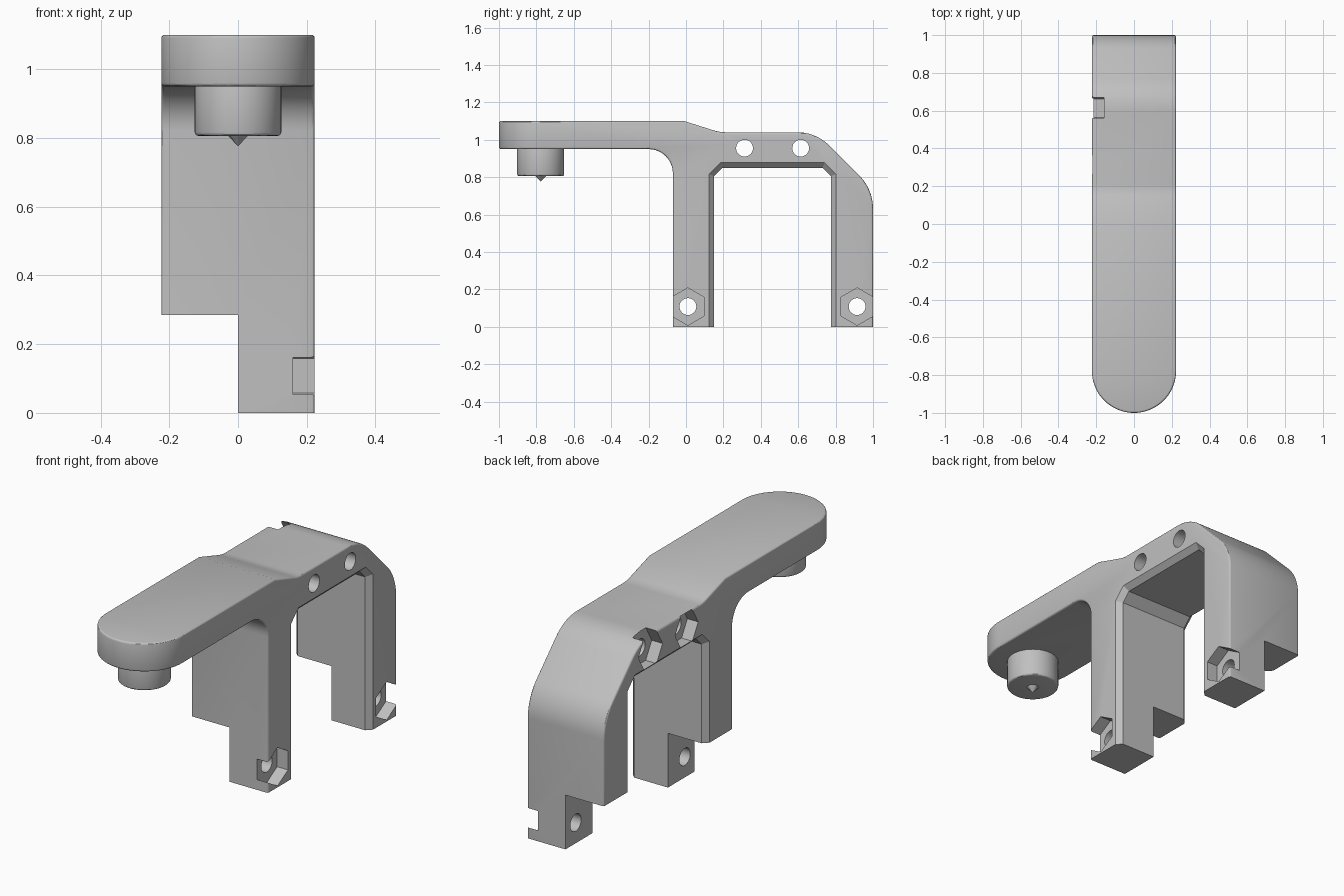
import bpy, bmesh, math
from mathutils import Vector, Matrix

if "Cube" in bpy.data.objects:
    bpy.data.objects.remove(bpy.data.objects["Cube"], do_unlink=True)

HALF = 0.223      # half of the body width
TIP_Y = -0.777    # centre of the rounded arm end

GREY = (0.527, 0.527, 0.527, 1)
grey = bpy.data.materials.new("plain grey")
grey.use_nodes = True
grey.diffuse_color = GREY
grey.node_tree.nodes["Principled BSDF"].inputs["Base Color"].default_value = GREY


def loft(name, rings):
    """Solid through a list of rings with equal point counts."""
    bm = bmesh.new()
    rows = [[bm.verts.new(p) for p in ring] for ring in rings]
    n = len(rows[0])
    for a, b in zip(rows, rows[1:]):
        for i in range(n):
            j = (i + 1) % n
            bm.faces.new((a[i], a[j], b[j], b[i]))
    bm.faces.new(rows[0][::-1])
    bm.faces.new(rows[-1])
    bmesh.ops.recalc_face_normals(bm, faces=bm.faces)
    mesh = bpy.data.meshes.new(name)
    bm.to_mesh(mesh)
    bm.free()
    mesh.materials.append(grey)
    obj = bpy.data.objects.new(name, mesh)
    bpy.context.collection.objects.link(obj)
    return obj


def side_prism(name, outline, x0, x1):
    return loft(name, [[(x, y, z) for y, z in outline] for x in (x0, x1)])


def polygon(y, z, radius, sides, turn=0.0):
    angles = [turn + math.tau * i / sides for i in range(sides)]
    return [(y + radius * math.cos(a), z + radius * math.sin(a)) for a in angles]


def rounded(corners, steps=10):
    """Outline of (y, z, radius) corners with arcs where radius > 0."""
    out = []
    for i, (y, z, r) in enumerate(corners):
        p = Vector((y, z))
        if not r:
            out.append(p)
            continue
        u = (Vector(corners[i - 1][:2]) - p).normalized()
        v = (Vector(corners[(i + 1) % len(corners)][:2]) - p).normalized()
        half = math.acos(u.dot(v)) / 2
        centre = p + (u + v).normalized() * r / math.sin(half)
        start = p + u * r / math.tan(half) - centre
        # Turn from the first tangent point to the second
        sweep = math.copysign(math.pi - 2 * half, v.x * u.y - v.y * u.x)
        for k in range(steps + 1):
            out.append(centre + Matrix.Rotation(sweep * k / steps, 2) @ start)
    return out


def apply(obj, mod):
    bpy.context.view_layer.objects.active = obj
    bpy.ops.object.modifier_apply(modifier=mod.name)


def combine(obj, tool, operation="DIFFERENCE"):
    mod = obj.modifiers.new("combine", "BOOLEAN")
    mod.operation = operation
    mod.solver = "EXACT"
    mod.object = tool
    apply(obj, mod)
    bpy.data.objects.remove(tool, do_unlink=True)


def soften(obj, width):
    mod = obj.modifiers.new("soft edges", "BEVEL")
    mod.width = width
    mod.segments = 3
    mod.limit_method = "ANGLE"
    mod.angle_limit = math.radians(60)
    mod.use_clamp_overlap = False
    apply(obj, mod)


def smooth(obj):
    bpy.ops.object.select_all(action="DESELECT")
    obj.select_set(True)
    bpy.context.view_layer.objects.active = obj
    bpy.ops.object.shade_smooth_by_angle(angle=math.radians(30))


# Body: side outline trimmed by a plan with a rounded front
outline = rounded([
    (-1.2, 0.95, 0), (-0.07, 0.95, 0.13), (-0.07, -0.1, 0), (1.0, -0.1, 0),
    (1.0, 0.735, 0.25), (0.695, 1.04, 0.24), (0.18, 1.04, 0.2), (-0.01, 1.1, 0),
    (-1.2, 1.1, 0)])
body = side_prism("bracket_body", outline, -0.4, 0.4)
plan = [(HALF, 1.3), (-HALF, 1.3)]
for i in range(41):
    a = math.pi + math.pi * i / 40
    plan.append((HALF * math.cos(a), TIP_Y + HALF * math.sin(a)))
combine(body, loft("plan", [[(x, y, z) for x, y in plan] for z in (-0.5, 1.5)]), "INTERSECT")
soften(body, 0.01)


# Opening between the legs, flared at both sides to chamfer its rim
def opening(x, grow):
    mid = 0.4625
    half = [(0.3125 + grow, -0.4), (0.3125 + grow, 0.805 + 0.41 * grow),
            (0.2675 + 0.41 * grow, 0.85 + grow)]
    loop = half + [(-y, z) for y, z in reversed(half)]
    return [(x, mid + y, z) for y, z in loop]


FLARE = 0.08
IN = HALF - 0.027
combine(body, loft("opening", [
    opening(-IN - FLARE, FLARE), opening(-IN, 0), opening(IN, 0), opening(IN + FLARE, FLARE)]))


# Flat feet, with one half of each leg cut shorter
def block(x0, x1, z0, z1):
    return side_prism("block", [(-2, z0), (2, z0), (2, z1), (-2, z1)], x0, x1)


combine(body, block(-1, 1, -1, 0))
combine(body, block(-1, 0, -0.5, 0.285))

# Bolt holes with hexagonal nut pockets: feet on one side, bridge on the other
for y in (0.01, 0.915):
    combine(body, side_prism("hole", polygon(y, 0.108, 0.045, 32), -0.5, 0.5))
    combine(body, side_prism("pocket", polygon(y, 0.108, 0.1, 6, math.pi / 6), 0.16, 0.5))
for y, size in ((0.313, 0.096), (0.613, 0.1)):
    combine(body, side_prism("hole", polygon(y, 0.955, 0.045, 32), -0.5, 0.5))
    combine(body, side_prism("pocket", polygon(y, 0.955, size, 6), -0.5, -0.16))
smooth(body)


# Round boss under the arm end with a small pointed tip
def ring(radius, z, sides):
    return [(x, y, z) for x, y in polygon(0, TIP_Y, radius, sides)]


boss = loft("round_boss", [ring(0.126, 0.806, 64), ring(0.126, 0.96, 64)])
soften(boss, 0.01)
smooth(boss)
loft("pointed_tip", [ring(0.001, 0.777, 8), ring(0.03, 0.807, 8)])
